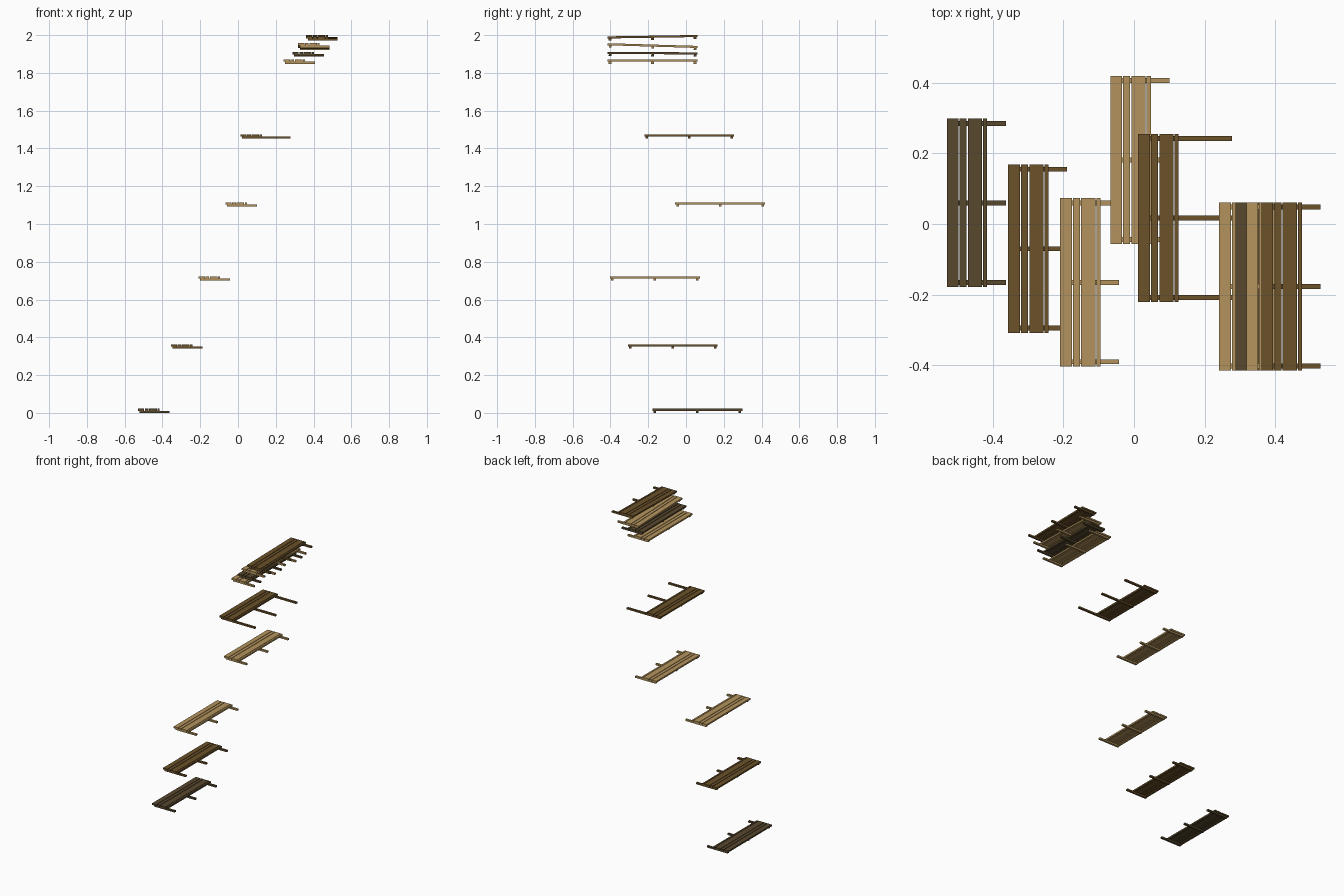
import bpy, bmesh, math
from mathutils import Matrix, Vector

if "Cube" in bpy.data.objects:
    bpy.data.objects.remove(bpy.data.objects["Cube"])


def material(name, rgb):
    m = bpy.data.materials.new(name)
    m.diffuse_color = (*rgb, 1)
    m.use_nodes = True
    m.node_tree.nodes["Principled BSDF"].inputs["Base Color"].default_value = m.diffuse_color
    return m


DARK = material("dark_wood", (0.098, 0.065, 0.027))
BROWN = material("brown_wood", (0.147, 0.084, 0.023))
TAN = material("tan_wood", (0.45, 0.29, 0.107))

LENGTH = 0.476
PLANKS = [(0, 0.033), (0.0365, 0.056), (0.0595, 0.1), (0.103, 0.1145)]
T = 0.011  # board thickness


def boards(name, boxes, mat, matrix):
    """One object made of axis-aligned boxes given as (min, max) corners."""
    bm = bmesh.new()
    for lo, hi in boxes:
        lo, hi = Vector(lo), Vector(hi)
        size = hi - lo
        bmesh.ops.create_cube(bm, size=1, matrix=Matrix.Translation((lo + hi) / 2)
                              @ Matrix.Diagonal((*size, 1)))
    mesh = bpy.data.meshes.new(name)
    bm.to_mesh(mesh)
    bm.free()
    mesh.materials.append(mat)
    ob = bpy.data.objects.new(name, mesh)
    ob.matrix_world = matrix
    bpy.context.collection.objects.link(ob)


def platform(i, x, y, z, reach, tilt, mat):
    matrix = Matrix.Translation((x, y, z)) @ Matrix.Rotation(math.radians(tilt), 4, 'X')
    h = LENGTH / 2
    # slats running front to back
    boards(f"platform_{i}_planks",
           [((a, -h, T), (b, h, 2 * T)) for a, b in PLANKS], mat, matrix)
    # three support battens sticking out to the right
    boards(f"platform_{i}_battens",
           [((0.009, c - 0.007, 0), (reach, c + 0.007, T)) for c in (-0.225, 0, 0.225)],
           mat, matrix)


# x of left edge, y centre, z of underside, batten reach, tilt in degrees, wood
PLATFORMS = [
    (-0.530, 0.060, 0.000, 0.167, 0, DARK),
    (-0.356, -0.070, 0.340, 0.167, 0, BROWN),
    (-0.209, -0.165, 0.700, 0.167, 0, TAN),
    (-0.067, 0.181, 1.092, 0.167, 0, TAN),
    (0.012, 0.017, 1.453, 0.266, 0, BROWN),
    (0.241, -0.177, 1.848, 0.167, 0, TAN),
    (0.288, -0.177, 1.888, 0.167, -0.3, DARK),
    (0.318, -0.177, 1.928, 0.167, -1.7, TAN),
    (0.361, -0.177, 1.975, 0.167, 0.9, BROWN),
]
for i, spec in enumerate(PLATFORMS, 1):
    platform(i, *spec)
